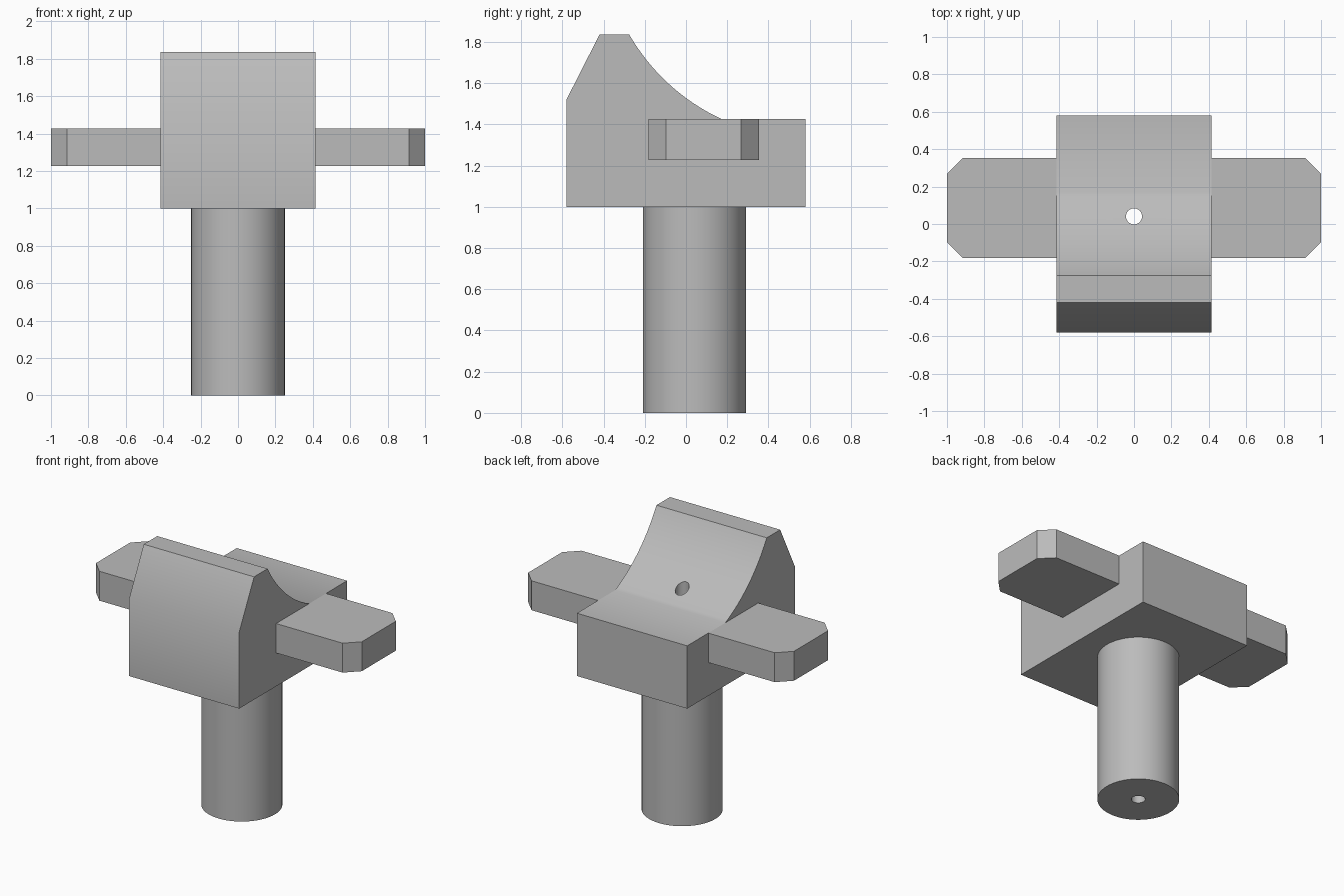
import bpy, bmesh, math
from mathutils import Vector

cube = bpy.data.objects.get("Cube")
if cube:
    bpy.data.objects.remove(cube, do_unlink=True)

grey = bpy.data.materials.new("plain grey")
grey.use_nodes = True
COLOUR = (0.5, 0.5, 0.5, 1)
grey.diffuse_color = COLOUR
grey.node_tree.nodes["Principled BSDF"].inputs["Base Color"].default_value = COLOUR


def prism(name, points, direction):
    """Extrude a closed planar outline along a direction."""
    bm = bmesh.new()
    face = bm.faces.new([bm.verts.new(p) for p in points])
    result = bmesh.ops.extrude_face_region(bm, geom=[face])
    moved = [v for v in result["geom"] if isinstance(v, bmesh.types.BMVert)]
    bmesh.ops.translate(bm, vec=Vector(direction), verts=moved)
    bmesh.ops.recalc_face_normals(bm, faces=bm.faces)
    mesh = bpy.data.meshes.new(name)
    bm.to_mesh(mesh)
    bm.free()
    mesh.materials.append(grey)
    obj = bpy.data.objects.new(name, mesh)
    bpy.context.collection.objects.link(obj)
    return obj


def rod(name, radius, y, bottom, top, sides):
    ring = [(radius * math.cos(math.tau * i / sides),
             y + radius * math.sin(math.tau * i / sides), bottom) for i in range(sides)]
    return prism(name, ring, (0, 0, top - bottom))


def combine(target, other, operation):
    """Apply a boolean and discard the second solid."""
    mod = target.modifiers.new(operation, 'BOOLEAN')
    mod.operation, mod.object, mod.solver = operation, other, 'EXACT'
    bpy.context.view_layer.objects.active = target
    bpy.ops.object.modifier_apply(modifier=mod.name)
    bpy.data.objects.remove(other, do_unlink=True)


HALF, DECK, TOP, AXIS = 0.415, 1.427, 1.835, 0.041

# Clamp block: side outline with a sloped nose and a hollow circular cradle
profile = [(0.58, 1), (0.58, DECK)]
start, end = Vector((0.17, DECK)), Vector((-0.275, TOP))
chord = end - start
half_turn = math.radians(17.5)
radius = chord.length / (2 * math.sin(half_turn))
outward = Vector((chord.y, -chord.x)).normalized()
centre = (start + end) / 2 + outward * radius * math.cos(half_turn)
steps = 24
for i in range(steps + 1):
    a = half_turn * (2 * i / steps - 1)
    profile.append(centre - radius * (outward * math.cos(a) - chord.normalized() * math.sin(a)))
profile += [(-0.42, TOP), (-0.58, 1.52), (-0.58, 1)]
body = prism("clamp_body", [(-HALF, p[0], p[1]) for p in profile], (2 * HALF, 0, 0))

# Side wings: one plate with chamfered corners running through the block
front, back, cut = -0.183, 0.353, 0.085
right = [(1 - cut, front), (1, front + cut), (1, back - cut), (1 - cut, back)]
outline = right + [(-x, y) for x, y in reversed(right)]
wings = prism("wing_plate", [(x, y, DECK - 0.2) for x, y in outline], (0, 0, 0.2))
combine(body, wings, 'UNION')

# Round shaft and the small bore through its axis
combine(body, rod("shaft", 0.25, AXIS, 0, 1.1, 64), 'UNION')
combine(body, rod("bore_cutter", 0.043, AXIS, -0.1, 2, 32), 'DIFFERENCE')

# Merge flush faces and smooth the round surfaces
bm = bmesh.new()
bm.from_mesh(body.data)
bmesh.ops.remove_doubles(bm, verts=bm.verts, dist=0.0001)
bmesh.ops.dissolve_limit(bm, angle_limit=0.002, verts=bm.verts, edges=bm.edges)
bm.to_mesh(body.data)
bm.free()
bpy.ops.object.select_all(action='DESELECT')
body.select_set(True)
bpy.context.view_layer.objects.active = body
bpy.ops.object.shade_smooth_by_angle(angle=math.radians(30))
